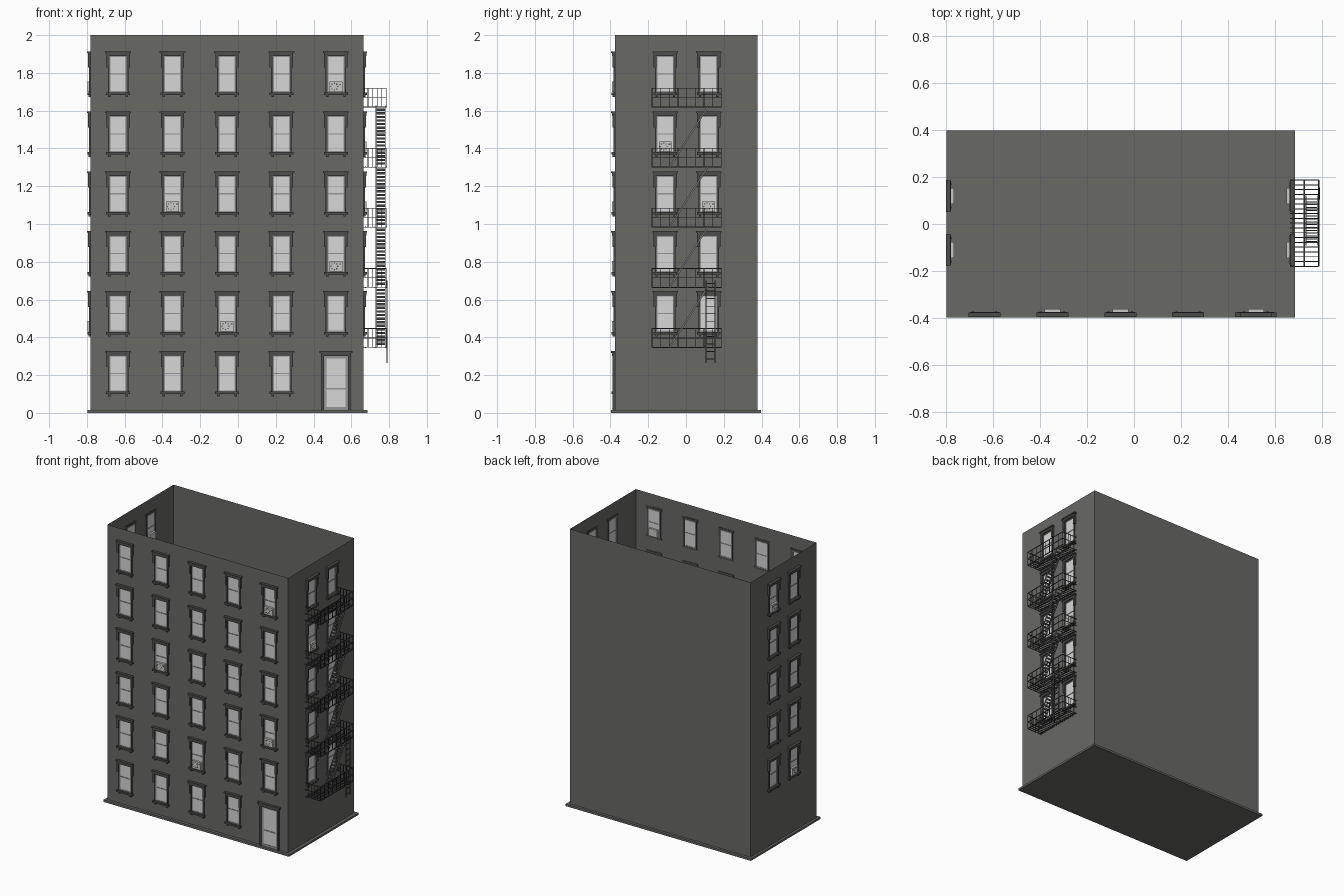
import bpy, bmesh, math
from mathutils import Vector, Matrix

cube = bpy.data.objects.get("Cube")
if cube:
    bpy.data.objects.remove(cube)


def material(name, r, g, b):
    m = bpy.data.materials.new(name)
    m.diffuse_color = (r, g, b, 1)
    m.use_nodes = True
    m.node_tree.nodes["Principled BSDF"].inputs["Base Color"].default_value = (r, g, b, 1)
    return m


WALL = material("wall grey", 0.138, 0.143, 0.131)
TRIM = material("dark trim", 0.072, 0.075, 0.069)
GLASS = material("pale glass", 0.68, 0.68, 0.68)
SASH = material("sash grey", 0.3, 0.3, 0.3)
UNIT = material("cooler grey", 0.58, 0.58, 0.57)
IRON = material("dark iron", 0.06, 0.06, 0.06)
STEEL = material("stair steel", 0.22, 0.22, 0.22)

X0, X1, Y0, Y1, FLOOR, TOP = -0.78, 0.664, -0.376, 0.378, 0.015, 2.0

# Each wall maps (along, outward, height) to a world position
PLACE = {
    "front": lambda u, n, z: Vector((u, Y0 - n, z)),
    "right": lambda u, n, z: Vector((X1 + n, u, z)),
    "left": lambda u, n, z: Vector((X0 - n, u, z)),
    "back": lambda u, n, z: Vector((u, Y1 + n, z)),
}


def finish(bm, name, mat):
    bmesh.ops.recalc_face_normals(bm, faces=bm.faces)
    me = bpy.data.meshes.new(name)
    bm.to_mesh(me)
    bm.free()
    me.materials.append(mat)
    ob = bpy.data.objects.new(name, me)
    bpy.context.collection.objects.link(ob)
    return ob


def box(bm, side, u0, u1, n0, n1, z0, z1):
    a, b = PLACE[side](u0, n0, z0), PLACE[side](u1, n1, z1)
    d = b - a
    size = Matrix.Diagonal((abs(d.x), abs(d.y), abs(d.z), 1))
    bmesh.ops.create_cube(bm, size=1, matrix=Matrix.Translation((a + b) / 2) @ size)


def bar(bm, p, q, w=0.004, h=None):
    p, q = Vector(p), Vector(q)
    d = q - p
    size = Matrix.Diagonal((w, h or w, d.length, 1))
    turn = d.to_track_quat("Z", "Y").to_matrix().to_4x4()
    bmesh.ops.create_cube(bm, size=1, matrix=Matrix.Translation((p + q) / 2) @ turn @ size)


# Window layout
PITCH = 0.317
ROWS = [1.913 - PITCH * i for i in range(6)]
COLS = [-0.635 + 0.2883 * i for i in range(5)]
SIDE_COLS = [-0.11, 0.12]
DOOR_X = COLS[4]
windows = {
    "front": [(c, r) for c in range(5) for r in range(6) if (c, r) != (4, 5)],
    "right": [(c, r) for c in range(2) for r in range(5)],
    "left": [(c, r) for c in range(2) for r in range(5)],
    "back": [],
}
coolers = {
    "front": [(4, 0), (1, 2), (4, 3), (2, 4)],
    "right": [(0, 1), (1, 2)],
    "left": [(1, 0), (0, 4)],
}


def centre(side, c):
    return (COLS if side == "front" else SIDE_COLS)[c]


# Wall sheets with window and door openings
def wall(side, u0, u1):
    holes = [(centre(side, c) - 0.05, centre(side, c) + 0.05, ROWS[r] - 0.215, ROWS[r] - 0.02)
             for c, r in windows[side]]
    if side == "front":
        holes.append((DOOR_X - 0.066, DOOR_X + 0.066, FLOOR, 0.305))
    us = sorted({u0, u1, *(h[0] for h in holes), *(h[1] for h in holes)})
    zs = sorted({FLOOR, TOP, *(h[2] for h in holes), *(h[3] for h in holes)})
    bm = bmesh.new()
    for a, b in zip(us, us[1:]):
        for lo, hi in zip(zs, zs[1:]):
            u, z = (a + b) / 2, (lo + hi) / 2
            if any(h[0] < u < h[1] and h[2] < z < h[3] for h in holes):
                continue
            bm.faces.new([bm.verts.new(PLACE[side](p, 0, q))
                          for p, q in ((a, lo), (b, lo), (b, hi), (a, hi))])
    bmesh.ops.remove_doubles(bm, verts=bm.verts, dist=0.00001)
    finish(bm, side + "_wall", WALL)


wall("front", X0, X1)
wall("back", X0, X1)
wall("left", Y0, Y1)
wall("right", Y0, Y1)

bm = bmesh.new()
box(bm, "front", -0.797, 0.685, -0.773, 0.021, 0, FLOOR)
finish(bm, "base_slab", WALL)

# Windows: stone surround, sash and panes
for side in ("front", "right", "left"):
    trim, sash, glass = bmesh.new(), bmesh.new(), bmesh.new()
    for c, r in windows[side]:
        u, t = centre(side, c), ROWS[r]
        box(trim, side, u - 0.068, u + 0.068, 0, 0.02, t - 0.008, t)
        box(trim, side, u - 0.062, u + 0.062, -0.003, 0.015, t - 0.024, t - 0.008)
        box(trim, side, u - 0.063, u + 0.063, -0.003, 0.018, t - 0.229, t - 0.216)
        for s in (-1, 1):
            box(trim, side, u + s * 0.045, u + s * 0.054, -0.004, 0.008, t - 0.216, t - 0.024)
            box(trim, side, u + s * 0.047, u + s * 0.062, 0, 0.014, t - 0.085, t - 0.024)
            box(trim, side, u + s * 0.04, u + s * 0.052, 0, 0.012, t - 0.24, t - 0.229)
            box(sash, side, u + s * 0.04, u + s * 0.045, -0.003, 0.004, t - 0.216, t - 0.024)
        for z in (t - 0.216, t - 0.122, t - 0.03):
            box(sash, side, u - 0.042, u + 0.042, -0.003, 0.004, z, z + 0.006)
        box(glass, side, u - 0.042, u + 0.042, -0.001, 0.001, t - 0.215, t - 0.025)
    finish(trim, side + "_window_surrounds", TRIM)
    finish(sash, side + "_window_sashes", SASH)
    finish(glass, side + "_window_panes", GLASS)

    # Window coolers with dotted grilles
    body, grille = bmesh.new(), bmesh.new()
    for c, r in coolers[side]:
        u, z = centre(side, c), ROWS[r] - 0.213
        box(body, side, u - 0.034, u + 0.034, -0.015, 0.016, z, z + 0.054)
        for i in range(8):
            a = i * math.tau / 8
            p, q = u - 0.008 + 0.018 * math.cos(a), z + 0.027 + 0.018 * math.sin(a)
            box(grille, side, p - 0.003, p + 0.003, 0.015, 0.017, q - 0.003, q + 0.003)
        box(grille, side, u + 0.018, u + 0.028, 0.015, 0.017, z + 0.036, z + 0.042)
    finish(body, side + "_cooler_bodies", UNIT)
    finish(grille, side + "_cooler_grilles", TRIM)

# Entrance door
bm = bmesh.new()
box(bm, "front", DOOR_X - 0.088, DOOR_X + 0.088, 0, 0.02, 0.316, 0.328)
box(bm, "front", DOOR_X - 0.08, DOOR_X + 0.08, -0.003, 0.015, 0.3, 0.316)
for s in (-1, 1):
    box(bm, "front", DOOR_X + s * 0.064, DOOR_X + s * 0.078, -0.003, 0.012, FLOOR, 0.3)
finish(bm, "door_surround", TRIM)
bm = bmesh.new()
for s in (-1, 1):
    box(bm, "front", DOOR_X + s * 0.05, DOOR_X + s * 0.064, -0.003, 0.004, FLOOR, 0.3)
for z0, z1 in ((FLOOR, 0.03), (0.125, 0.133), (0.288, 0.3)):
    box(bm, "front", DOOR_X - 0.052, DOOR_X + 0.052, -0.003, 0.004, z0, z1)
finish(bm, "door_frame", SASH)
bm = bmesh.new()
box(bm, "front", DOOR_X - 0.051, DOOR_X + 0.051, -0.001, 0.001, 0.028, 0.29)
finish(bm, "door_pane", GLASS)

# Fire escape platforms and railings
LEVELS = [0.347 + 0.318 * i for i in range(5)]
E0, E1, EMID, F0, F1 = X1, 0.785, 0.724, -0.18, 0.187
deck, rails = bmesh.new(), bmesh.new()
for i, z in enumerate(LEVELS):
    for x in (E0 + 0.012, EMID, E1):
        bar(deck, (x, F0, z), (x, F1, z), 0.005)
    for k in range(19):
        y = F0 + (F1 - F0) * k / 18
        over_stairs = i > 0 and -0.085 < y < 0.125
        bar(deck, (E0, y, z), (EMID if over_stairs else E1, y, z), 0.004)
    for h in (0.05, 0.1):
        bar(rails, (E1, F0, z + h), (E1, F1, z + h))
        for y in (F0, F1):
            bar(rails, (E0, y, z + h), (E1, y, z + h))
    for k in range(9):
        y = F0 + (F1 - F0) * k / 8
        bar(rails, (E1, y, z), (E1, y, z + 0.1), 0.003)
    for y in (F0, F1):
        for k in range(1, 5):
            x = E0 + (E1 - E0) * k / 5
            bar(rails, (x, y, z), (x, y, z + 0.1), 0.003)
finish(deck, "escape_platforms", IRON)
finish(rails, "escape_railings", IRON)

# Flights of stairs between platforms
strings, treads = bmesh.new(), bmesh.new()
for lo, hi in zip(LEVELS, LEVELS[1:]):
    a, b = Vector((0, -0.087, lo)), Vector((0, 0.118, hi + 0.005))
    for x in (0.731, 0.779):
        side = Vector((x, 0, 0))
        bar(strings, a + side, b + side, 0.004, 0.009)
    for k in range(1, 17):
        p = a.lerp(b, k / 17)
        bar(treads, (0.731, p.y, p.z), (0.779, p.y, p.z), 0.004, 0.012)
finish(strings, "stair_stringers", STEEL)
finish(treads, "stair_treads", IRON)

# Drop ladder
bm = bmesh.new()
for y in (0.107, 0.153):
    bar(bm, (0.788, y, 0.265), (0.788, y, 0.7), 0.005)
for k in range(11):
    z = 0.285 + 0.04 * k
    bar(bm, (0.788, 0.107, z), (0.788, 0.153, z))
finish(bm, "drop_ladder", IRON)
